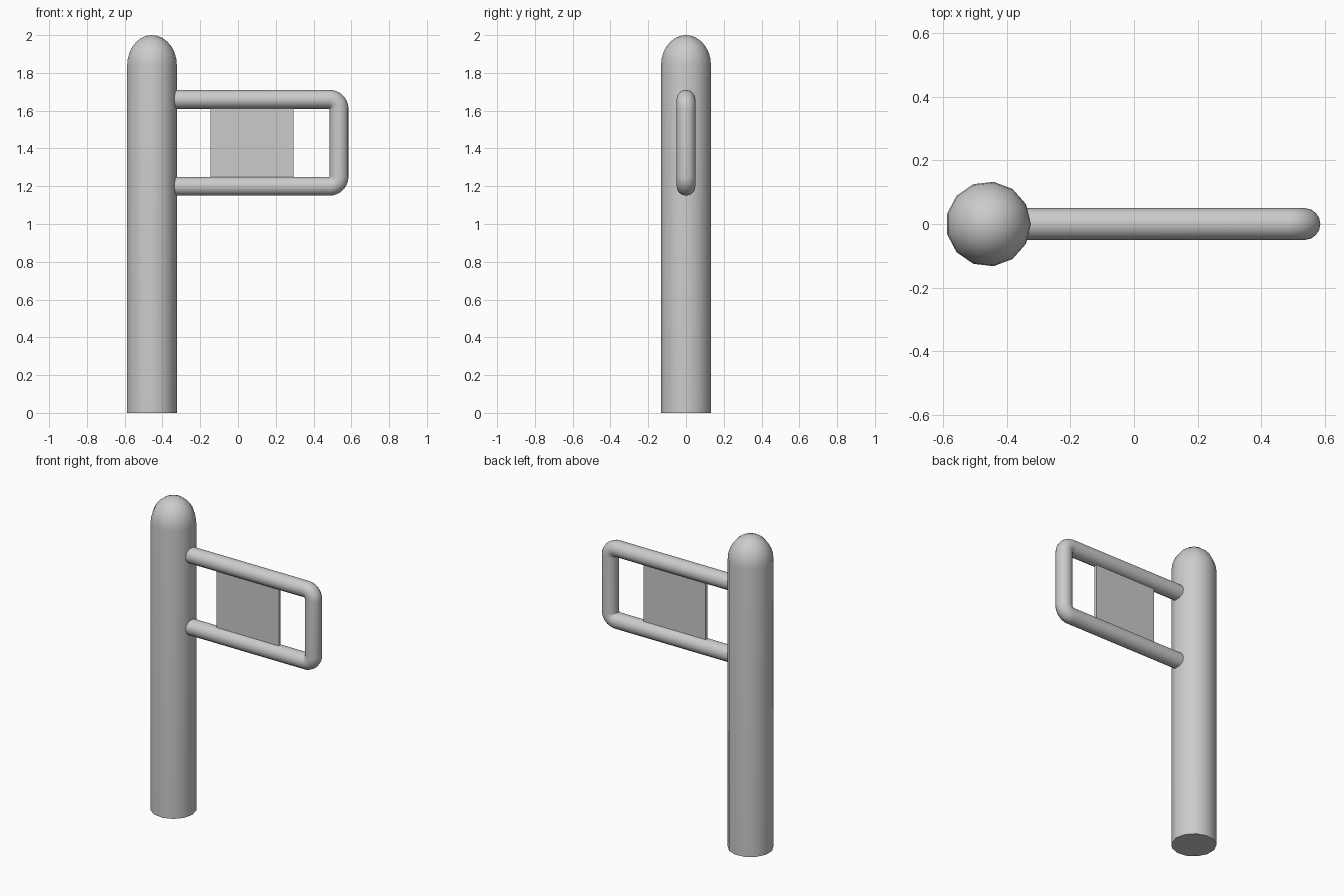
import bpy, bmesh
from math import sin, cos, pi, radians

if "Cube" in bpy.data.objects:
    bpy.data.objects.remove(bpy.data.objects["Cube"])

POST_X, POST_R, SIDES = -0.457, 0.1335, 13
TUBE_R, BEND = 0.05, 0.051


def make_object(name, bm):
    bmesh.ops.recalc_face_normals(bm, faces=bm.faces)
    mesh = bpy.data.meshes.new(name)
    bm.to_mesh(mesh)
    bm.free()
    ob = bpy.data.objects.new(name, mesh)
    bpy.context.collection.objects.link(ob)
    return ob


# Post: 13-sided shaft with an elliptical dome, built ring by ring
profile = [(POST_R, 0.0)]
profile += [(POST_R * cos(a), 1.84 + 0.16 * sin(a))
            for a in (i * pi / 2 / 7 for i in range(7))]
bm = bmesh.new()
rings = [[bm.verts.new((POST_X + r * cos(2 * pi * k / SIDES),
                        r * sin(2 * pi * k / SIDES), z))
          for k in range(SIDES)] for r, z in profile]
tip = bm.verts.new((POST_X, 0, 2.0))
for k in range(SIDES):
    n = (k + 1) % SIDES
    for lo, hi in zip(rings, rings[1:]):
        bm.faces.new((lo[k], lo[n], hi[n], hi[k]))
    bm.faces.new((rings[-1][k], rings[-1][n], tip))
bm.faces.new(rings[0][::-1])
post = make_object("post", bm)
bpy.context.view_layer.objects.active = post
post.select_set(True)
bpy.ops.object.shade_smooth_by_angle(angle=radians(40))

# Rail loop: one tube path leaving the post, turning twice, and returning
x_end, z_low, z_high = 0.535, 1.20, 1.66


def bend(z, start):
    return [(x_end - BEND + BEND * cos(a), z + BEND * sin(a))
            for a in (start + i * pi / 2 / 8 for i in range(9))]


path = ([(-0.42, z_low)] + bend(z_low + BEND, -pi / 2)
        + bend(z_high - BEND, 0) + [(-0.42, z_high)])
curve = bpy.data.curves.new("rail_loop", 'CURVE')
curve.dimensions = '3D'
curve.bevel_depth = TUBE_R
curve.bevel_resolution = 6
curve.use_fill_caps = True
spline = curve.splines.new('POLY')
spline.points.add(len(path) - 1)
for p, (x, z) in zip(spline.points, path):
    p.co = (x, 0, z, 1)
spline.use_smooth = True
rail = bpy.data.objects.new("rail_loop", curve)
bpy.context.collection.objects.link(rail)

# Thin panel held between the two rails
bm = bmesh.new()
bmesh.ops.create_cube(bm, size=1)
bmesh.ops.scale(bm, vec=(0.44, 0.016, 0.40), verts=bm.verts)
bmesh.ops.translate(bm, vec=(0.075, 0, 1.43), verts=bm.verts)
make_object("infill_panel", bm)
